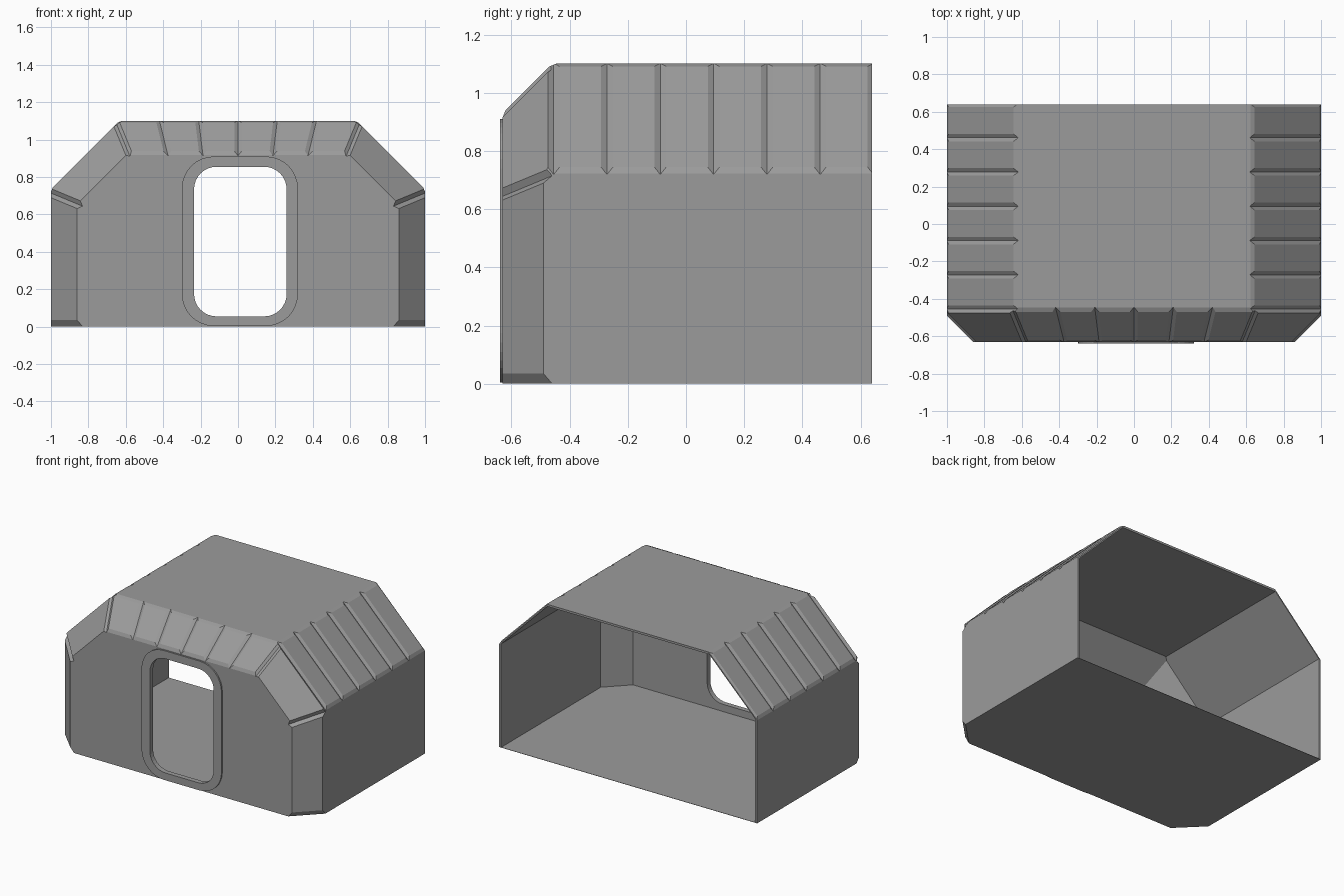
import bpy, bmesh, math
from mathutils import Vector as V

if "Cube" in bpy.data.objects:
    bpy.data.objects.remove(bpy.data.objects["Cube"])

R2 = math.sqrt(0.5)
T = math.tan(math.pi / 8)

grey = bpy.data.materials.new("dark_grey")
grey.diffuse_color = (0.33, 0.33, 0.33, 1)
grey.use_nodes = True
grey.node_tree.nodes["Principled BSDF"].inputs["Base Color"].default_value = grey.diffuse_color


def finish(name, bm):
    bmesh.ops.recalc_face_normals(bm, faces=bm.faces)
    me = bpy.data.meshes.new(name)
    bm.to_mesh(me)
    bm.free()
    me.materials.append(grey)
    ob = bpy.data.objects.new(name, me)
    bpy.context.collection.objects.link(ob)
    return ob


def chamfered_box(name, lo, hi, off, soften=False):
    """Box trimmed by the slope and chamfer planes, each moved inward by off[i]."""
    bm = bmesh.new()
    bmesh.ops.create_cube(bm, size=1)
    for v in bm.verts:
        v.co = V([lo[i] if v.co[i] < 0 else hi[i] for i in range(3)])

    def trim(n, d):
        n = V(n).normalized()
        bmesh.ops.bisect_plane(bm, geom=bm.verts[:] + bm.edges[:] + bm.faces[:],
                               plane_co=n * d, plane_no=n, clear_outer=True)
        bmesh.ops.holes_fill(bm, edges=[e for e in bm.edges if e.is_boundary], sides=0)

    def soften_edge(n, p):
        n = V(n).normalized()
        trim(n, n.dot(V(p)) - 0.005)

    trim((0, -1, 1), 1.56 * R2 - off[1])
    for s in (-1, 1):
        trim((s, 0, 1), 1.735 * R2 - off[0])
        trim((s, -1, 0), 1.49 * R2 - off[1])
        trim((s * R2, -1, R2), 1.702 * R2 - off[1])
    if soften:  # small bevels along the roof, wall and front slope edges
        soften_edge((0, -T, 1), (0, -0.46, 1.1))
        soften_edge((0, -1, T), (0, -0.63, 0.93))
        for s in (-1, 1):
            soften_edge((s * T, 0, 1), (s * 0.635, 0, 1.1))
            soften_edge((s, 0, T), (s, 0, 0.735))
    return finish(name, bm)


def add_groove(bm, a, b, n, w, d):
    """Diamond bar lying on the surface; cutting it leaves a V groove."""
    a, b, n = V(a), V(b), V(n)
    t = (b - a).normalized()
    n = (n - t * n.dot(t)).normalized()
    s = t.cross(n)
    section = [s * w, n * d, -s * w, -n * d]
    v0 = [bm.verts.new(a - t * 0.1 + q) for q in section]
    v1 = [bm.verts.new(b + t * 0.1 + q) for q in section]
    bm.faces.new(v0)
    bm.faces.new(v1[::-1])
    for i in range(4):
        j = (i + 1) % 4
        bm.faces.new((v0[i], v1[i], v1[j], v0[j]))


def rounded_rect(x0, x1, z0, z1, r, seg=8):
    pts = []
    for k, (cx, cz) in enumerate([(x1 - r, z1 - r), (x0 + r, z1 - r),
                                  (x0 + r, z0 + r), (x1 - r, z0 + r)]):
        for i in range(seg + 1):
            a = math.pi / 2 * (k + i / seg)
            pts.append((cx + r * math.cos(a), cz + r * math.sin(a)))
    return pts


def cut(ob, cutter, self_cut=False):
    m = ob.modifiers.new("cut", 'BOOLEAN')
    m.operation, m.solver, m.object, m.use_self = 'DIFFERENCE', 'EXACT', cutter, self_cut
    cutter.hide_render = True
    deps = bpy.context.evaluated_depsgraph_get()
    me = bpy.data.meshes.new_from_object(ob.evaluated_get(deps))
    ob.modifiers.clear()
    ob.data = me
    bpy.data.objects.remove(cutter)


# Outer shell
shell = chamfered_box("hut_shell", (-1, -0.63, 0), (1, 0.64, 1.1), (0, 0), True)

# Panel grooves on the slopes and corners
bm = bmesh.new()
for s in (-1, 1):
    for k in range(7):
        y = -0.455 + k * 0.1833
        add_groove(bm, (s * 1.0, y, 0.735), (s * 0.635, y, 1.1), (s, 0, 1), 0.02, 0.0105)
    # mitre between upright and sloping corner, foot of corner, roof mitre
    add_groove(bm, (s * 0.86, -0.63, 0.656), (s, -0.49, 0.714), (s, -1, 0.4), 0.032, 0.021)
    add_groove(bm, (s * 0.86, -0.63, 0), (s, -0.49, 0), (s, -1, 0), 0.035, 0.021)
    add_groove(bm, (s * 0.586, -0.63, 0.93), (s * 0.656, -0.46, 1.1), (s * 0.4, -1, 1), 0.03, 0.013)
for i in range(-2, 3):
    add_groove(bm, (i * 0.188, -0.63, 0.93), (i * 0.209, -0.46, 1.1), (0, -1, 1), 0.02, 0.0105)
cut(shell, finish("groove_cutter", bm), True)

# Hollow interior, open at the back
cut(shell, chamfered_box("inner_cutter", (-0.985, -0.61, 0.002), (0.985, 0.8, 1.085),
                         (0.016, 0.03)))

# Doorway
bm = bmesh.new()
f = bm.faces.new([bm.verts.new((x, -0.7, z))
                  for x, z in rounded_rect(-0.26, 0.285, 0.03, 0.88, 0.13)])
ext = bmesh.ops.extrude_face_region(bm, geom=[f])["geom"]
bmesh.ops.translate(bm, verts=[v for v in ext if isinstance(v, bmesh.types.BMVert)],
                    vec=(0, 0.2, 0))
cut(shell, finish("door_cutter", bm))

# Door frame ring
bm = bmesh.new()
outer = rounded_rect(-0.30, 0.32, 0.004, 0.91, 0.17)
inner = rounded_rect(-0.235, 0.26, 0.055, 0.855, 0.12)
loops = [[bm.verts.new((x, y, z)) for x, z in pts]
         for pts, y in ((outer, -0.64), (inner, -0.64), (inner, -0.605), (outer, -0.605))]
n = len(outer)
for k in range(4):
    p, q = loops[k], loops[(k + 1) % 4]
    for i in range(n):
        j = (i + 1) % n
        bm.faces.new((p[i], p[j], q[j], q[i]))
finish("door_frame", bm)
